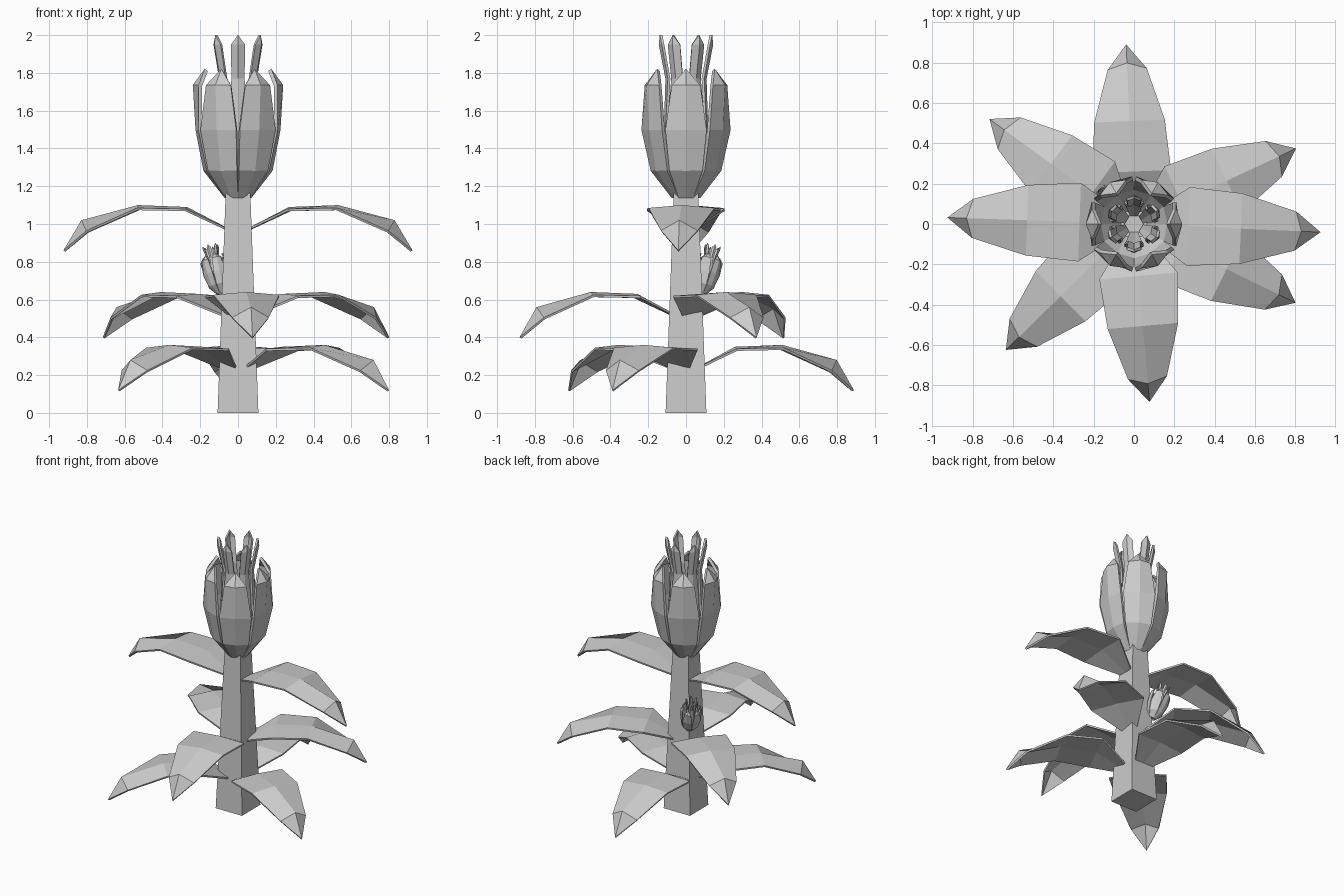
import bpy
import math
from mathutils import Matrix, Vector

cube = bpy.data.objects.get("Cube")
if cube:
    bpy.data.objects.remove(cube, do_unlink=True)

GREY = (0.6, 0.6, 0.6, 1.0)
mat = bpy.data.materials.new("plain grey")
mat.use_nodes = True
mat.diffuse_color = GREY
mat.node_tree.nodes["Principled BSDF"].inputs["Base Color"].default_value = GREY


def add_object(name, verts, faces, matrix):
    mesh = bpy.data.meshes.new(name)
    mesh.from_pydata(verts, [], faces)
    mesh.materials.append(mat)
    obj = bpy.data.objects.new(name, mesh)
    obj.matrix_world = matrix
    bpy.context.collection.objects.link(obj)
    return obj


def blade(name, rings, tip, thickness, matrix):
    """Creased blade along +x. Ring: radius, height, half width, edge shift in x and z."""
    verts, faces = [], []
    for r, z, half, dx, dz in rings:
        verts += [(r + dx, -half, z + dz), (r, 0, z), (r + dx, half, z + dz)]
    for i in range(len(rings) - 1):
        a = 3 * i
        for k in (a, a + 1):
            faces.append((k, k + 3, k + 4, k + 1))
    end = len(verts)
    verts.append((tip[0], 0, tip[1]))
    faces += [(end - 3, end, end - 2), (end - 2, end, end - 1)]
    obj = add_object(name, verts, faces, matrix)
    solid = obj.modifiers.new("thickness", "SOLIDIFY")
    solid.thickness = thickness
    solid.offset = -1
    return obj


def turn(degrees):
    return Matrix.Rotation(math.radians(degrees), 4, "Z")


# Square tapering stem
stem_verts = [(sx * h, sy * h, z) for h, z in ((0.108, 0), (0.065, 1.17))
              for sx, sy in ((-1, -1), (1, -1), (1, 1), (-1, 1))]
stem_faces = [(3, 2, 1, 0), (4, 5, 6, 7)]
stem_faces += [(i, (i + 1) % 4, (i + 1) % 4 + 4, i + 4) for i in range(4)]
add_object("stem", stem_verts, stem_faces, Matrix())

# Arching leaves in three tiers, at their own heights and directions
LEAF = [(0.06, 0.0, 0.05, 0, 0),
        (0.27, 0.11, 0.195, 0, -0.01),
        (0.53, 0.12, 0.175, 0, -0.015),
        (0.83, 0.04, 0.097, -0.03, -0.055)]
TIERS = {"upper_leaf": (0.98, 0.925, (-2.5, 178)),
         "middle_leaf": (0.52, 0.885, (-85, 25, 144)),
         "lower_leaf": (0.24, 0.89, (92.5, -26, 224.5))}
for name, (height, reach, angles) in TIERS.items():
    scale = reach / 0.925
    rings = [(r * scale, z, half, dx, dz) for r, z, half, dx, dz in LEAF]
    for angle in angles:
        blade(name, rings, (reach, -0.12), 0.012,
              Matrix.Translation((0, 0, height)) @ turn(angle))

# Flower: six broad outer petals and six slim inner ones, from its own base
OUTER = [(0.055, 0.0, 0.035, -0.005, 0),
         (0.165, 0.14, 0.085, -0.018, 0),
         (0.205, 0.35, 0.105, -0.015, 0),
         (0.22, 0.58, 0.07, -0.03, 0)]
INNER = [(0.04, 0.03, 0.02, 0, 0),
         (0.11, 0.25, 0.045, -0.01, 0),
         (0.10, 0.45, 0.045, -0.01, 0),
         (0.095, 0.62, 0.03, -0.012, 0),
         (0.13, 0.80, 0.032, -0.015, 0)]


def flower(prefix, matrix):
    for i in range(6):
        blade(prefix + "_outer_petal", OUTER, (0.16, 0.66), 0.02,
              matrix @ turn(60 * i))
        blade(prefix + "_inner_petal", INNER, (0.125, 0.85), 0.014,
              matrix @ turn(60 * i + 30))


flower("flower", Matrix.Translation((0, 0, 1.15)))

# Small tilted copy of the flower as a side bud
tilt = Vector((-0.055, 0.055, 0.24)).to_track_quat("Z", "Y").to_matrix().to_4x4()
flower("bud", Matrix.Translation((-0.09, 0.085, 0.635)) @ tilt @ Matrix.Scale(0.31, 4))
